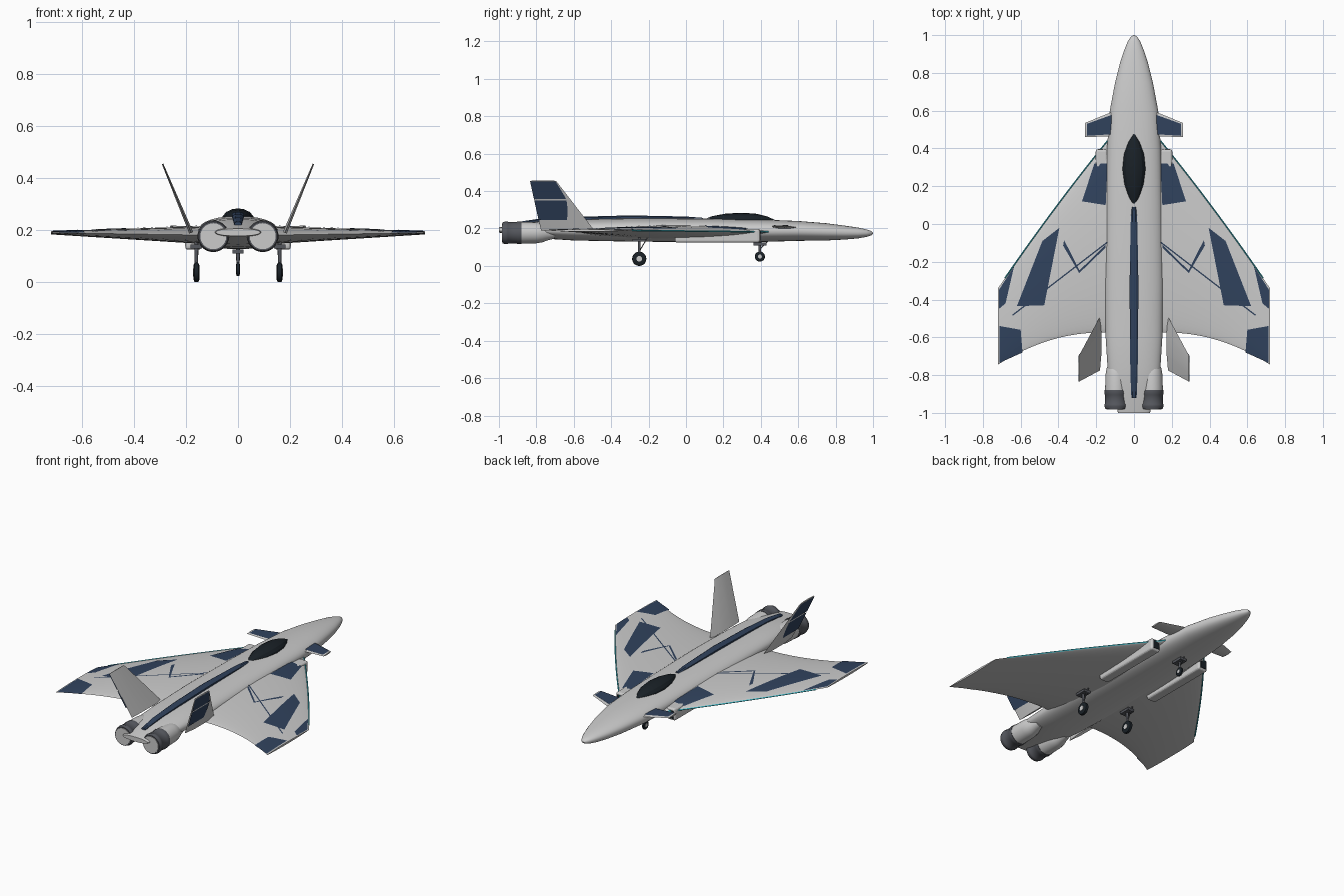
import bpy, bmesh, math
from mathutils import Vector

if "Cube" in bpy.data.objects:
    bpy.data.objects.remove(bpy.data.objects["Cube"])


def material(name, rgb):
    m = bpy.data.materials.new(name)
    m.diffuse_color = (*rgb, 1)
    m.use_nodes = True
    m.node_tree.nodes["Principled BSDF"].inputs["Base Color"].default_value = m.diffuse_color
    return m


WHITE = material("pale_grey", (0.66, 0.67, 0.69))
NAVY = material("navy", (0.03, 0.055, 0.11))
BLACK = material("black", (0.01, 0.015, 0.02))
STEEL = material("dark_steel", (0.09, 0.095, 0.11))
CYAN = material("cyan", (0.05, 0.55, 0.65))


def make(name, verts, faces, mat, mirror=False, smooth=35, recalc=True):
    me = bpy.data.meshes.new(name)
    me.from_pydata([tuple(v) for v in verts], [], faces)
    if recalc:
        bm = bmesh.new()
        bm.from_mesh(me)
        bmesh.ops.recalc_face_normals(bm, faces=bm.faces)
        bm.to_mesh(me)
        bm.free()
    me.materials.append(mat)
    ob = bpy.data.objects.new(name, me)
    bpy.context.collection.objects.link(ob)
    bpy.ops.object.select_all(action='DESELECT')
    ob.select_set(True)
    bpy.context.view_layer.objects.active = ob
    if smooth:
        bpy.ops.object.shade_smooth_by_angle(angle=math.radians(smooth))
    if mirror:
        ob.modifiers.new("mirror", 'MIRROR').use_mirror_merge = False
    return ob


def loft(name, rings, mat, **kw):
    n = len(rings[0])
    faces = [(i * n + j, i * n + (j + 1) % n, (i + 1) * n + (j + 1) % n, (i + 1) * n + j)
             for i in range(len(rings) - 1) for j in range(n)]
    faces += [tuple(range(n)), tuple(range((len(rings) - 1) * n, len(rings) * n))]
    return make(name, [p for r in rings for p in r], faces, mat, **kw)


def oval(y, hw, zc, hh, n=40, e=2.0):
    pts = []
    for k in range(n):
        c, s = math.cos(math.tau * k / n), math.sin(math.tau * k / n)
        pts.append((math.copysign(abs(c) ** (2 / e), c) * hw, y,
                    zc + math.copysign(abs(s) ** (2 / e), s) * hh))
    return pts


def lathe(name, profile, centre, axis, mat, n=28, **kw):
    rings = []
    for a, r in profile:
        ring = []
        for k in range(n):
            u, v = r * math.cos(math.tau * k / n), r * math.sin(math.tau * k / n)
            off = {'x': (a, u, v), 'y': (u, a, v), 'z': (u, v, a)}[axis]
            ring.append(Vector(centre) + Vector(off))
        rings.append(ring)
    return loft(name, rings, mat, **kw)


def box(name, x, y, z, mat, mirror=False, bevel=0):
    rings = [[(x[0], b, z[0]), (x[1], b, z[0]), (x[1], b, z[1]), (x[0], b, z[1])] for b in y]
    ob = loft(name, rings, mat, smooth=0)
    if bevel:
        m = ob.modifiers.new("bevel", 'BEVEL')
        m.width, m.segments = bevel, 3
    if mirror:
        ob.modifiers.new("mirror", 'MIRROR')
    return ob


def sheet(name, quad, func, mat, n=10):
    """Painted panel: a bilinear quad in 2D draped onto a surface function."""
    a, b, c, d = [Vector(q) for q in quad]
    pts = []
    for i in range(n + 1):
        for j in range(n + 1):
            p = a.lerp(b, i / n).lerp(d.lerp(c, i / n), j / n)
            pts.append(func(p.x, p.y))
    w = n + 1
    faces = [(i * w + j, (i + 1) * w + j, (i + 1) * w + j + 1, i * w + j + 1)
             for i in range(n) for j in range(n)]
    return make(name, pts, faces, mat, mirror=True)


def fin(name, root, tip, normal, t, mat):
    """Thin tapered surface: root and tip are (leading, trailing) points."""
    n, rings = Vector(normal).normalized(), []
    for (le, te), h in zip((root, tip), t):
        le, te = Vector(le), Vector(te)
        rings.append([le, le.lerp(te, .3) + n * h, le.lerp(te, .7) + n * h, te,
                      le.lerp(te, .7) - n * h, le.lerp(te, .3) - n * h])
    return loft(name, rings, mat, mirror=True, smooth=15)


# Fuselage: y, half width, centre z, half height
SECTIONS = [(1, .003, .175, .002), (.99, .018, .175, .012), (.965, .034, .175, .02),
            (.92, .052, .176, .029), (.85, .075, .178, .037), (.75, .1, .182, .046),
            (.6, .128, .187, .053), (.4, .143, .188, .06), (.1, .15, .19, .063),
            (-.3, .155, .192, .062), (-.6, .15, .192, .056), (-.76, .14, .194, .048),
            (-.88, .11, .194, .034), (-1, .085, .192, .014)]
loft("fuselage", [oval(*s, e=2.25) for s in SECTIONS], WHITE)

# Canopy and dorsal spine
loft("canopy", [oval(y, w, .238, h, 16) for y, w, h in
     [(.09, .003, .008), (.14, .03, .028), (.21, .053, .041), (.29, .063, .046),
      (.37, .055, .042), (.43, .033, .028), (.48, .003, .006)]], BLACK, smooth=20)
loft("dorsal_spine", [[(-w, y, z - .04), (w, y, z - .04), (w, y, z - .006), (w * .5, y, z),
      (-w * .5, y, z), (-w, y, z - .006)] for y, w, z in
     [(.09, .012, .257), (0, .018, .264), (-.3, .023, .27), (-.6, .022, .262),
      (-.8, .019, .25), (-.92, .014, .232)]], NAVY, smooth=20)


# Wing: curved leading and trailing edges, lens-shaped section
def lead(x):
    u = x - .14
    return .44 - 1.231 * u - .197 * u * u


def trail(x):
    return -.575 - .58 * max(0, x - .18) ** 2


def wing_z(x, y, side):
    s = (x - .1) / .62
    c = min(1, max(0, (lead(x) - y) / (lead(x) - trail(x))))
    return .181 + .009 * s + side * (.036 - .03 * s) * (4 * c * (1 - c)) ** .7


CH = [.5 - .5 * math.cos(math.pi * i / 20) for i in range(21)]
rings = []
for i in range(19):
    x = .1 + .62 * i / 18
    ys = [lead(x) + (trail(x) - lead(x)) * c for c in CH]
    rings.append([(x, y, wing_z(x, y, 1)) for y in ys] +
                 [(x, y, wing_z(x, y, -1)) for y in ys[-2:0:-1]])
loft("wing", rings, WHITE, mirror=True)

# Leading edge glow strip
loft("leading_edge_strip", [[(x + .003 * a, lead(x) + .003 * a, wing_z(x, lead(x), 1) + .004 * b)
     for a, b in ((1, 0), (0, 1), (-1, 0), (0, -1))]
     for x in [.14 + .05 * .232 * 50 * i / 16 * 1 for i in range(16)]], CYAN, mirror=True)


# Navy wing panels and thin marking lines
def drape(x, y):
    return (x, y, wing_z(x, y, 1) + .0025)


PANELS = [[(.14, .32), (.21, .32), (.275, .12), (.15, .1)],
          [(.395, -.02), (.485, -.09), (.62, -.435), (.475, -.43)],
          [(.635, -.225), (.716, -.35), (.716, -.45), (.68, -.42)],
          [(.6, -.56), (.712, -.54), (.712, -.735), (.59, -.68)],
          [(.14, -.1), (.145, -.095), (.645, -.48), (.64, -.485)],
          [(.15, -.11), (.15, -.125), (.29, -.26), (.29, -.247)],
          [(.288, -.247), (.29, -.26), (.375, -.115), (.37, -.085)]]
for i, q in enumerate(PANELS):
    sheet(f"wing_panel_{i + 1}", q, drape, NAVY)

# Canards with navy tops
fin("canard", ((.1, .6, .205), (.1, .465, .205)), ((.26, .535, .214), (.26, .46, .214)),
    (0, 0, 1), (.008, .004), WHITE)
sheet("canard_panel", [(.12, .577), (.25, .53), (.25, .467), (.12, .475)],
      lambda x, y: (x, y, .2055 + (x - .1) * .034 + .0085), NAVY, 2)

# Outward-leaning tails with panels on the outer faces
OUT = Vector((.924, 0, -.38))
fin("tail_fin", ((.18, -.49, .19), (.18, -.775, .19)), ((.29, -.695, .455), (.29, -.834, .455)),
    OUT, (.008, .003), WHITE)


def tail_face(c, f):
    p = Vector((.18, -.49 - .285 * c, .19)).lerp(Vector((.29, -.695 - .139 * c, .455)), f)
    return p + OUT * (.0095 - .005 * f)


sheet("tail_lower_panel", [(.4, .22), (1, .22), (1, .61), (.12, .61)], tail_face, NAVY, 3)
sheet("tail_upper_panel", [(.1, .64), (1, .64), (1, .99), (.03, .99)], tail_face, NAVY, 3)

# Engines
E = (.095, 0, .177)
lathe("engine_nacelle", [(-.7, .03), (-.745, .042), (-.765, .05), (-.8, .056), (-.89, .058)],
      E, 'y', WHITE, mirror=True)
lathe("engine_nozzle", [(-.88, .06), (-.9, .061), (-.905, .058), (-.95, .058), (-.955, .061),
      (-.965, .061), (-.98, .056)], E, 'y', STEEL, mirror=True)
lathe("exhaust_disc", [(-.975, .05), (-.983, .05)], E, 'y', WHITE, mirror=True)

# Intake ducts under the wing roots
box("intake_duct", (.14, .203), (-.06, .395), (.125, .198), WHITE, True, .012)
box("intake_mouth", (.152, .191), (.39, .398), (.137, .186), BLACK, True)


# Landing gear
def gear(name, x, y, z, r, w, top, mirror):
    lathe(name + "_wheel", [(-w, r * .75), (-w * .7, r * .95), (0, r), (w * .7, r * .95),
          (w, r * .75)], (x, y, z), 'x', BLACK, mirror=mirror)
    lathe(name + "_hub", [(-w * 1.15, r * .4), (w * 1.15, r * .4)], (x, y, z), 'x', WHITE,
          n=16, mirror=mirror)
    lathe(name + "_strut", [(z, .006), (top, .008)], (x, y, 0), 'z', STEEL, n=12, mirror=mirror)
    box(name + "_bracket", (x - .022, x + .022), (y - .035, y + .035), (top - .03, top - .015),
        STEEL, mirror)
    loft(name + "_brace", [[(x + a, yy + b, zz) for a, b in
         ((-.003, -.003), (.003, -.003), (.003, .003), (-.003, .003))]
         for yy, zz in ((y, z + .04), (y + .05, top))], STEEL, mirror=mirror)


gear("main_gear", .16, -.25, .038, .038, .011, .16, True)
gear("nose_gear", 0, .395, .05, .027, .007, .14, False)
